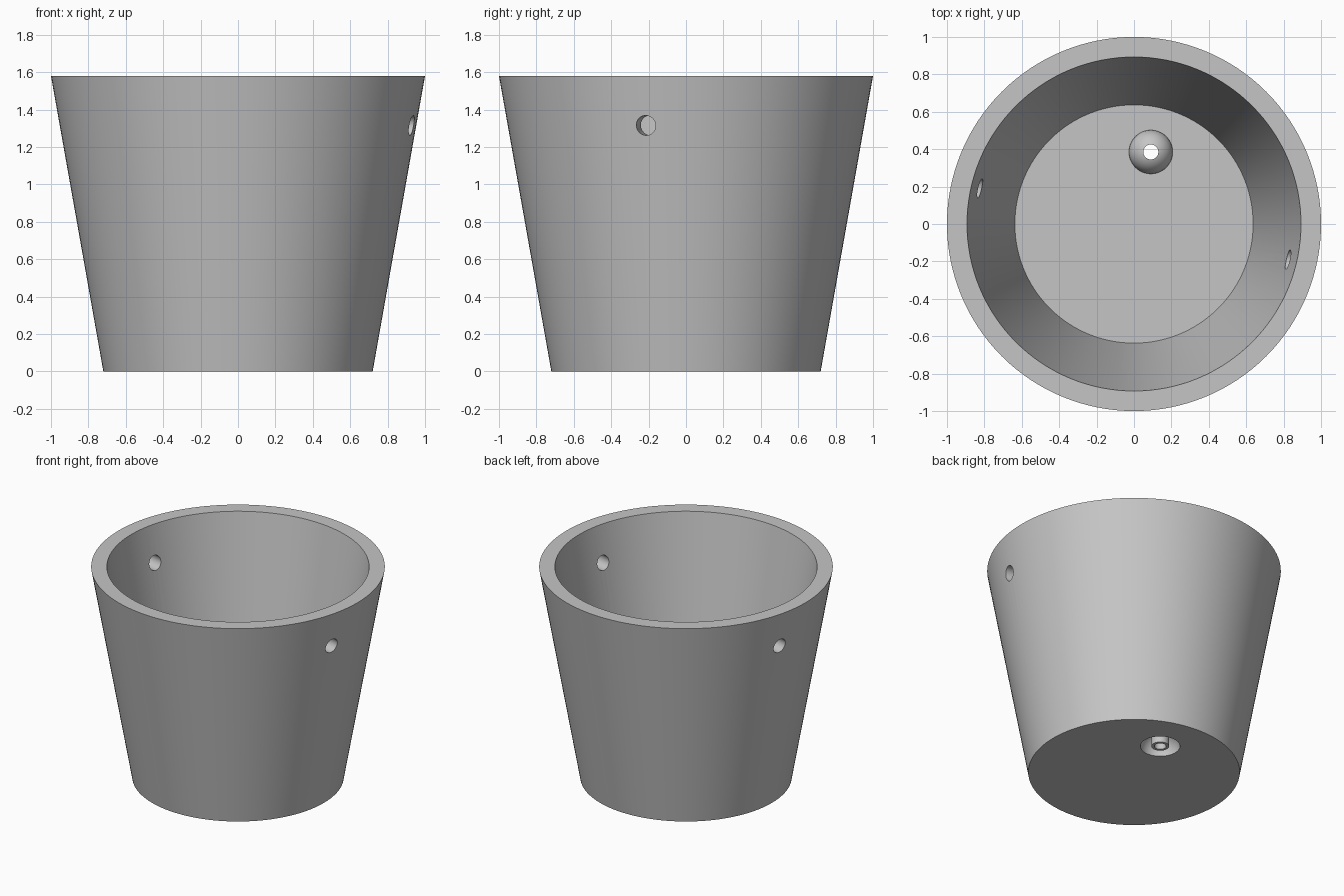
import bpy, bmesh, math
from mathutils import Matrix, Vector

cube = bpy.data.objects.get("Cube")
if cube:
    bpy.data.objects.remove(cube, do_unlink=True)

HEIGHT, FLOOR = 1.58, 0.13
DRAIN = Vector((0.09, 0.385, 0))

grey = bpy.data.materials.new("light_grey")
grey.use_nodes = True
colour = (0.56, 0.56, 0.56, 1)
grey.diffuse_color = colour
grey.node_tree.nodes["Principled BSDF"].inputs["Base Color"].default_value = colour


def finish(name, bm):
    bmesh.ops.recalc_face_normals(bm, faces=bm.faces)
    mesh = bpy.data.meshes.new(name)
    bm.to_mesh(mesh)
    bm.free()
    mesh.materials.append(grey)
    obj = bpy.data.objects.new(name, mesh)
    bpy.context.collection.objects.link(obj)
    return obj


def lathe(name, profile, steps):
    """Spin a profile of (radius, height) points around the z axis."""
    bm = bmesh.new()
    verts = [bm.verts.new((r, 0, z)) for r, z in profile]
    edges = [bm.edges.new(pair) for pair in zip(verts, verts[1:])]
    bmesh.ops.spin(bm, geom=verts + edges, cent=(0, 0, 0), axis=(0, 0, 1),
                   angle=math.tau, steps=steps, use_duplicate=False)
    bmesh.ops.remove_doubles(bm, verts=bm.verts, dist=1e-5)
    return finish(name, bm)


def cylinder(name, radius, length, matrix):
    bm = bmesh.new()
    bmesh.ops.create_cone(bm, cap_ends=True, segments=48, radius1=radius,
                          radius2=radius, depth=length, matrix=matrix)
    return finish(name, bm)


def sphere(name, radius, centre):
    bm = bmesh.new()
    bmesh.ops.create_uvsphere(bm, u_segments=48, v_segments=24, radius=radius,
                              matrix=Matrix.Translation(centre))
    return finish(name, bm)


def combine(target, tool, operation):
    tool.hide_render = True
    mod = target.modifiers.new(tool.name, "BOOLEAN")
    mod.operation, mod.object, mod.solver = operation, tool, "EXACT"
    bpy.context.view_layer.objects.active = target
    bpy.ops.object.modifier_apply(modifier=mod.name)
    bpy.data.objects.remove(tool, do_unlink=True)


def at_drain(z):
    return DRAIN + Vector((0, 0, z))


# Tapered pot with a thick wall and flat floor
pot = lathe("pot", [(0, 0), (0.72, 0), (1, HEIGHT), (0.893, HEIGHT),
                    (0.637, FLOOR), (0, FLOOR)], 128)

# Domed drain with a hollow underside and central tube
combine(pot, sphere("drain_dome", 0.117, at_drain(FLOOR)), "UNION")
combine(pot, sphere("drain_hollow", 0.135, at_drain(0)), "DIFFERENCE")
combine(pot, cylinder("drain_tube", 0.06, 0.16,
                      Matrix.Translation(at_drain(0.08))), "UNION")
combine(pot, cylinder("drain_bore", 0.04, 1,
                      Matrix.Translation(at_drain(0))), "DIFFERENCE")

# Opposite handle holes through the wall
turn = Matrix.Rotation(math.radians(-13), 4, "Z") @ Matrix.Rotation(math.pi / 2, 4, "Y")
combine(pot, cylinder("handle_holes", 0.053, 3,
                      Matrix.Translation((0, 0, 1.315)) @ turn), "DIFFERENCE")

bpy.ops.object.select_all(action="DESELECT")
pot.select_set(True)
bpy.context.view_layer.objects.active = pot
bpy.ops.object.shade_smooth_by_angle(angle=math.radians(30))
